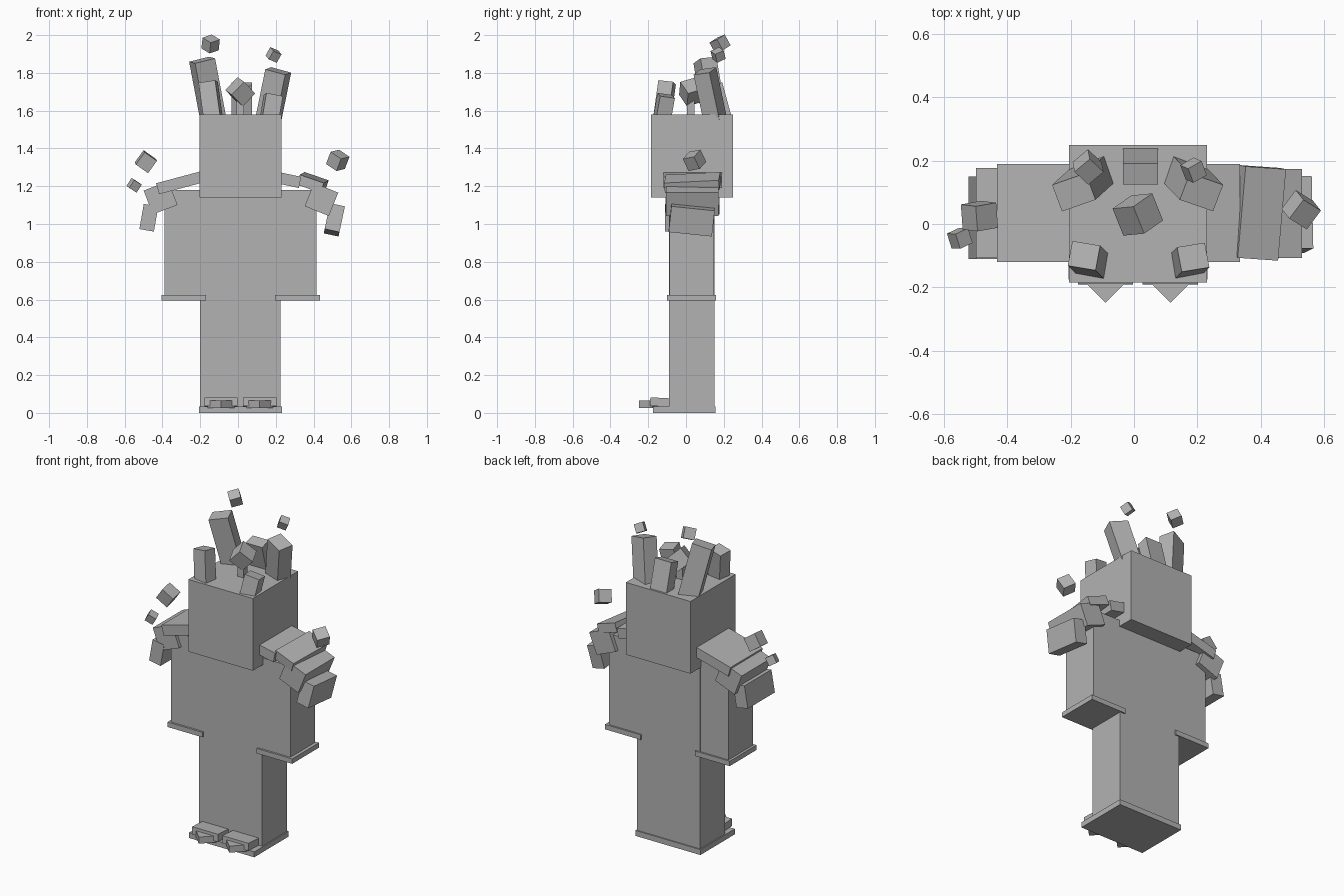
import bpy
from math import radians
from mathutils import Vector, Matrix, Euler

default = bpy.data.objects.get("Cube")
if default:
    bpy.data.objects.remove(default, do_unlink=True)

grey = bpy.data.materials.new("stone_grey")
grey.use_nodes = True
grey.diffuse_color = (0.45, 0.45, 0.45, 1)
bsdf = next(n for n in grey.node_tree.nodes if n.type == 'BSDF_PRINCIPLED')
bsdf.inputs["Base Color"].default_value = grey.diffuse_color


def box(name, centre, size, rot=(0, 0, 0), matrix=None):
    """Flat-shaded box from its centre, size and rotation in degrees."""
    bpy.ops.mesh.primitive_cube_add(size=1)
    ob = bpy.context.object
    ob.name = name
    turn = matrix or Euler([radians(a) for a in rot]).to_matrix()
    ob.data.transform(turn.to_4x4() @ Matrix.Diagonal((*size, 1)))
    ob.location = centre
    ob.data.materials.append(grey)
    return ob


def block(name, low, high):
    """Upright box between two opposite corners."""
    low, high = Vector(low), Vector(high)
    return box(name, (low + high) / 2, high - low)


def horn(name, base, top, width, depth, twist=0):
    """Leaning beam whose axis runs from base to top."""
    base, top = Vector(base), Vector(top)
    axis = top - base
    lean = Vector((0, 0, 1)).rotation_difference(axis).to_matrix()
    turn = lean @ Matrix.Rotation(radians(twist), 3, 'Z')
    box(name, (base + top) / 2, (width, depth, axis.length), matrix=turn)


# Body
block("head", (-0.205, -0.185, 1.14), (0.23, 0.25, 1.58))
block("torso_and_legs", (-0.2, -0.09, 0.02), (0.225, 0.15, 1.18))
block("right_arm", (-0.39, -0.088, 0.61), (-0.19, 0.148, 1.18))
block("left_arm", (0.215, -0.088, 0.61), (0.415, 0.148, 1.18))
block("right_cuff", (-0.405, -0.1, 0.595), (-0.17, 0.158, 0.625))
block("left_cuff", (0.195, -0.1, 0.595), (0.435, 0.158, 0.625))

# Feet
block("sole", (-0.207, -0.175, 0), (0.232, 0.157, 0.033))
for side, x in (("right", -0.09), ("left", 0.115)):
    box(side + "_foot", (x, -0.135, 0.057), (0.175, 0.11, 0.045), (-3, 0, 0))
    box(side + "_toe", (x, -0.178, 0.045), (0.1, 0.1, 0.04), (0, 0, 45))

# Right shoulder plates
box("right_shoulder_plank", (-0.29, 0.035, 1.223), (0.28, 0.31, 0.06), (0, -15, 0))
box("right_shoulder_block", (-0.41, 0.035, 1.139), (0.14, 0.285, 0.135), (0, -21, 0))
box("right_shoulder_tip", (-0.472, 0.02, 1.033), (0.078, 0.26, 0.135), (0, 10, 0))

# Left shoulder plates
box("left_shoulder_plank", (0.245, 0.035, 1.238), (0.17, 0.31, 0.06), (0, 12, 0))
box("left_shoulder_upper", (0.395, 0.035, 1.22), (0.135, 0.29, 0.055), (3, 19, -4))
box("left_shoulder_block", (0.442, 0.033, 1.13), (0.138, 0.28, 0.133), (0, 22, 0))
box("left_shoulder_tip", (0.51, 0.03, 1.022), (0.08, 0.23, 0.14), (-6, 12, 0))

# Horns on the head
horn("right_back_horn", (-0.13, 0.155, 1.55), (-0.19, 0.1, 1.868), 0.115, 0.09, 20)
horn("left_back_horn", (0.16, 0.155, 1.55), (0.213, 0.1, 1.81), 0.115, 0.09, -20)
horn("centre_back_horn", (0.02, 0.21, 1.55), (0.02, 0.158, 1.74), 0.11, 0.07)
horn("right_front_horn", (-0.13, -0.128, 1.55), (-0.158, -0.1, 1.75), 0.09, 0.08, -10)
horn("left_front_horn", (0.165, -0.128, 1.55), (0.187, -0.105, 1.68), 0.09, 0.08, 10)
horn("orb_post", (0.012, 0.025, 1.55), (0.012, 0.025, 1.68), 0.04, 0.04)

# Floating cubes
for name, centre, size, rot in (
        ("centre_cube", (0.012, 0.03, 1.7), 0.095, (20, 40, 35)),
        ("right_top_cube", (-0.145, 0.18, 1.953), 0.065, (25, -15, 40)),
        ("left_top_cube", (0.188, 0.17, 1.895), 0.052, (25, 20, 30)),
        ("right_side_cube", (-0.488, 0.025, 1.33), 0.08, (10, 35, 10)),
        ("right_small_cube", (-0.55, -0.045, 1.205), 0.05, (15, 30, 25)),
        ("left_side_cube", (0.528, 0.045, 1.337), 0.075, (10, 30, -32))):
    box(name, centre, (size, size, size), rot)
